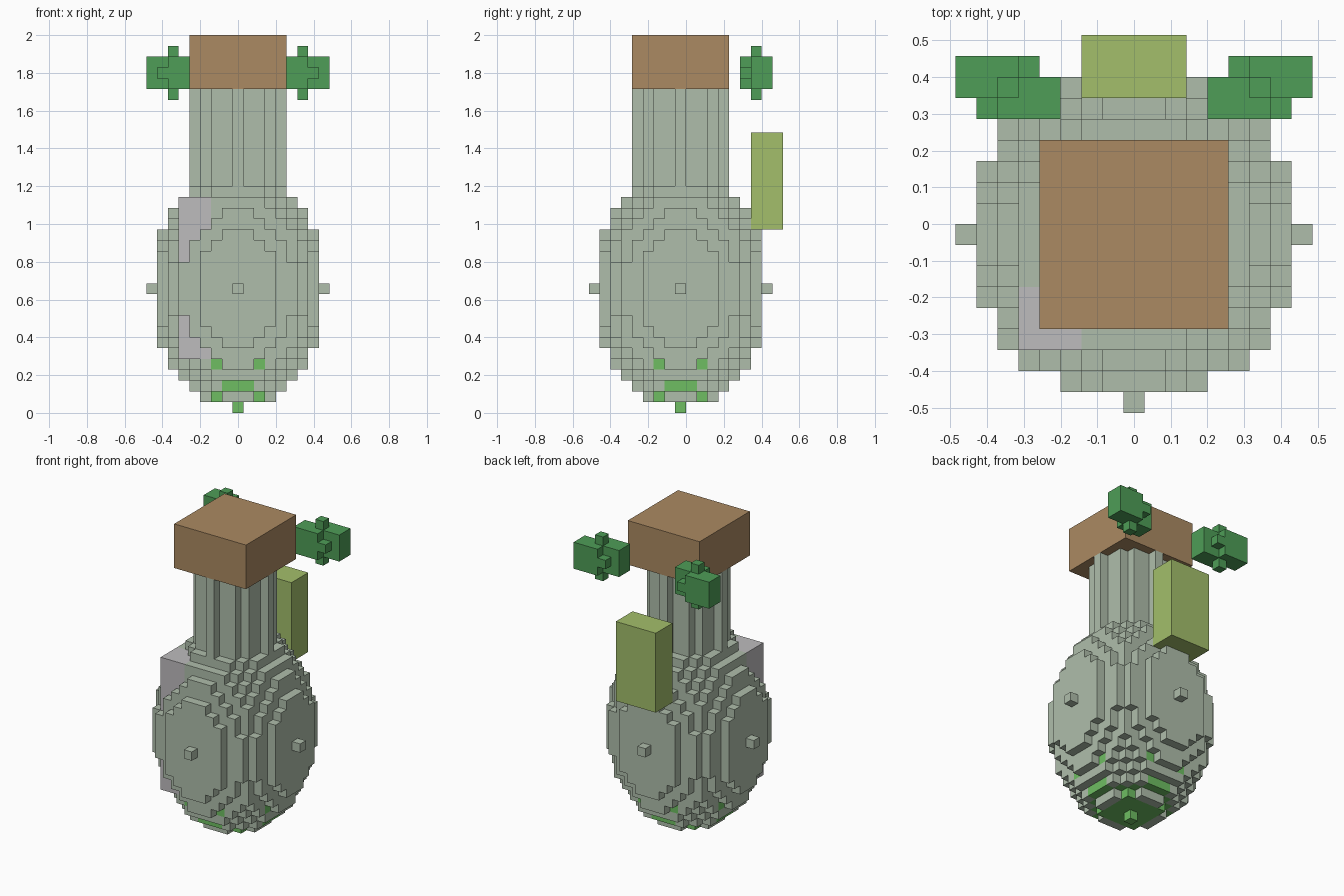
import bpy, bmesh
from mathutils import Vector

old = bpy.data.objects.get("Cube")
if old:
    bpy.data.objects.remove(old, do_unlink=True)

U = 2 / 35  # edge length of one block


def material(name, srgb):
    linear = [((c / 255 + 0.055) / 1.055) ** 2.4 for c in srgb] + [1]
    mat = bpy.data.materials.new(name)
    mat.use_nodes = True
    mat.diffuse_color = linear
    mat.node_tree.nodes["Principled BSDF"].inputs["Base Color"].default_value = linear
    return mat


GLASS = material("pale glass", (175, 190, 171))
LIQUID = material("bright green liquid", (110, 190, 98))
SHINE = material("light grey shine", (190, 188, 190))
CORK = material("cork brown", (171, 138, 98))
LEAF = material("leaf green", (78, 157, 87))
LIME = material("lime", (163, 191, 107))


def finish(name, bm, mats):
    mesh = bpy.data.meshes.new(name)
    bm.to_mesh(mesh)
    bm.free()
    for mat in mats:
        mesh.materials.append(mat)
    obj = bpy.data.objects.new(name, mesh)
    bpy.context.collection.objects.link(obj)
    return obj


def box(name, low, high, mat):
    """Solid block between two corners given in block units."""
    bm = bmesh.new()
    bmesh.ops.create_cube(bm, size=1)
    low, high = Vector(low), Vector(high)
    for v in bm.verts:
        v.co = ((low + high) / 2 + v.co * (high - low)) * U
    return finish(name, bm, [mat])


def blocks(name, cells, mats, filled=frozenset(), origin=(0, 0, 0)):
    """Outer skin of a set of unit blocks; cells maps position to material."""
    bm = bmesh.new()
    for cell, index in cells.items():
        centre = Vector(cell) + Vector(origin)
        for axis in range(3):
            for sign in (-1, 1):
                step = Vector((0, 0, 0))
                step[axis] = sign
                beside = tuple(int(a + b) for a, b in zip(cell, step))
                if beside in cells or beside in filled:
                    continue
                a, b = Vector((0, 0, 0)), Vector((0, 0, 0))
                a[(axis + 1) % 3] = 0.5
                b[(axis + 2) % 3] = 0.5 * sign
                mid = centre + step / 2
                corners = (mid - a - b, mid + a - b, mid + a + b, mid - a + b)
                face = bm.faces.new([bm.verts.new(c * U) for c in corners])
                face.material_index = index
    bmesh.ops.remove_doubles(bm, verts=bm.verts, dist=U / 100)
    return finish(name, bm, mats)


# Egg-shaped flask body, with liquid showing through near the bottom
R, H = 8, 11
liquid_reach = {-11: 0, -10: 8, -9: 17, -7: 29}
shine_cells = {(i, j, k) for i in range(-5, -2) for j in range(-5, -2)
               for k in range(-6, 9)}
body = {}
for i in range(-R, R + 1):
    for j in range(-R, R + 1):
        for k in range(-H, H + 1):
            inside = (i * i + j * j) / R**2 + k * k / H**2 <= 1
            if inside and (i, j, k) not in shine_cells:
                body[i, j, k] = int(i * i + j * j <= liquid_reach.get(k, -1))
centre = (0, -0.5, H + 0.5)
blocks("flask_body", body, [GLASS, LIQUID], shine_cells, centre)

# Tall highlight block set in one corner of the body
box("glass_shine", (-5.5, -6, 5), (-2.5, -3, 20), SHINE)

# Round neck and square stopper
neck = {(i, j, k): 0 for i in range(-4, 5) for j in range(-4, 5)
        for k in range(10, 19) if i * i + j * j <= 16}
blocks("flask_neck", neck, [GLASS], frozenset(), centre)
box("stopper", (-4.5, -5, 30), (4.5, 4, 35), CORK)

# Block floating behind the shoulder
box("back_block", (-2.5, 6, 17), (2.5, 9, 26), LIME)


# Leaf clusters on both sides: two offset lobes, two nubs and a stem
def span(cells, xs, ys, zs):
    cells.update({(x, y, z): 0 for x in xs for y in ys for z in zs})


for side, label in ((1, "left"), (-1, "right")):
    half = {}
    span(half, range(-2, 1), (-1, 0), (-1, 0, 1))
    span(half, range(0, 3), (0, 1), (-1, 0, 1))
    span(half, (1,), (-1,), (0,))
    span(half, (-1,), (1,), (0,))
    span(half, (0,), (0,), range(-2, 3))
    cluster = {(side * x, y, z): 0 for x, y, z in half}
    blocks(label + "_leaf_cluster", cluster, [LEAF], frozenset(),
           (side * 6, 6.5, 31.5))
